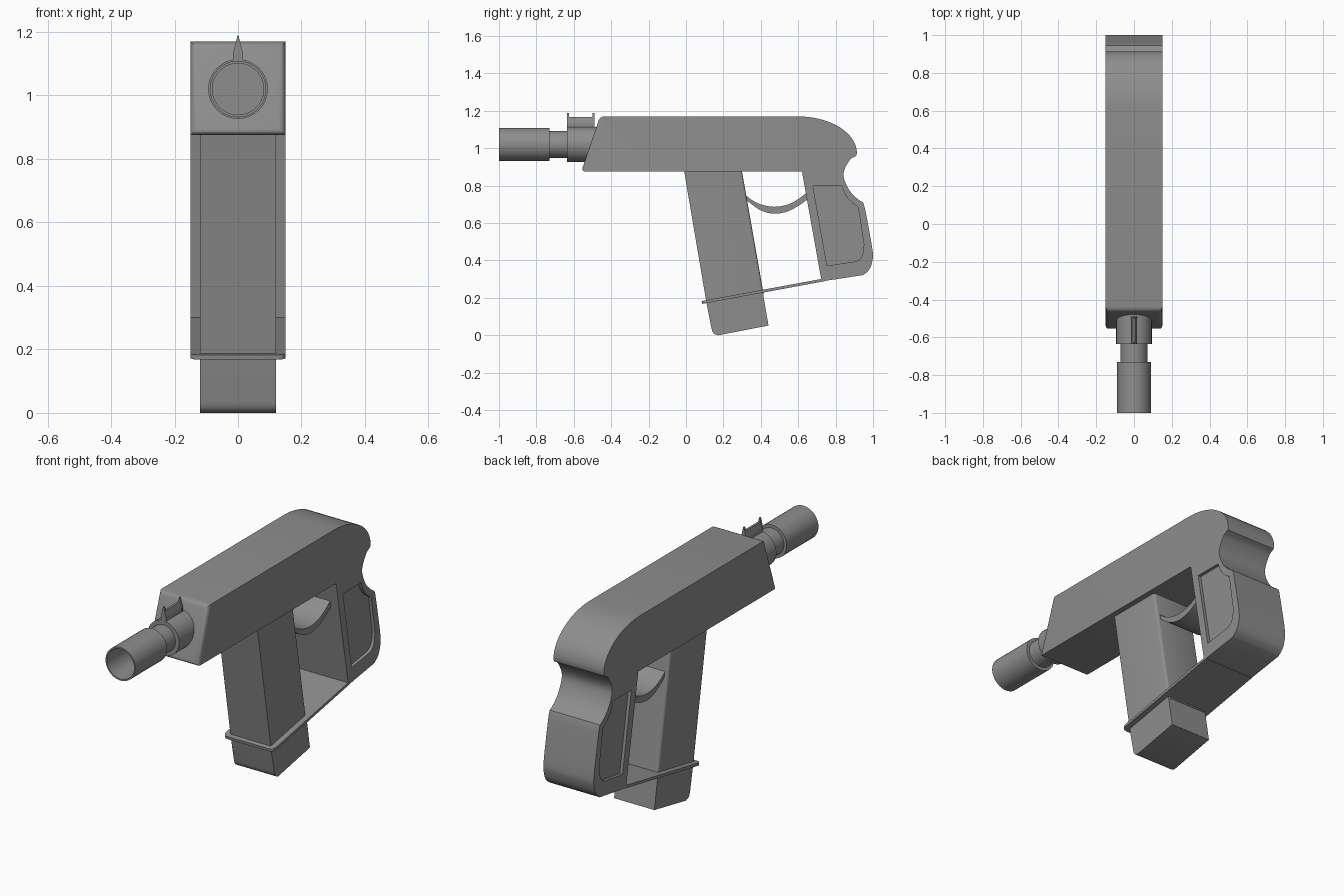
import bpy, bmesh, math
from mathutils import Vector

if "Cube" in bpy.data.objects:
    bpy.data.objects.remove(bpy.data.objects["Cube"])

grey = bpy.data.materials.new("gunmetal_grey")
grey.diffuse_color = (0.27, 0.27, 0.27, 1)
grey.use_nodes = True
grey.node_tree.nodes["Principled BSDF"].inputs["Base Color"].default_value = grey.diffuse_color


def finish(name, bm):
    bmesh.ops.remove_doubles(bm, verts=bm.verts, dist=1e-5)
    bmesh.ops.recalc_face_normals(bm, faces=bm.faces)
    me = bpy.data.meshes.new(name)
    bm.to_mesh(me)
    bm.free()
    me.materials.append(grey)
    ob = bpy.data.objects.new(name, me)
    bpy.context.collection.objects.link(ob)
    return ob


def smooth(ob, angle=35):
    bpy.ops.object.select_all(action='DESELECT')
    ob.select_set(True)
    bpy.context.view_layer.objects.active = ob
    bpy.ops.object.shade_smooth_by_angle(angle=math.radians(angle))


def prism(pts, x0, x1):
    """Side profile (y, z) stretched from x0 to x1."""
    bm = bmesh.new()
    face = bm.faces.new([bm.verts.new((x0, y, z)) for y, z in pts])
    ext = bmesh.ops.extrude_face_region(bm, geom=[face])
    verts = [v for v in ext['geom'] if isinstance(v, bmesh.types.BMVert)]
    bmesh.ops.translate(bm, verts=verts, vec=(x1 - x0, 0, 0))
    bmesh.ops.recalc_face_normals(bm, faces=bm.faces)
    return bm


def bevel(bm, test, width, segments=4):
    edges = [e for e in bm.edges if test(e.verts[0].co, e.verts[1].co)]
    bmesh.ops.bevel(bm, geom=edges, offset=width, segments=segments,
                    profile=0.5, affect='EDGES')


def curve(pts, n=4):
    """Smooth run through the points."""
    p = [Vector(q) for q in pts]
    p = [2 * p[0] - p[1]] + p + [2 * p[-1] - p[-2]]
    out = []
    for a, b, c, d in zip(p, p[1:], p[2:], p[3:]):
        for i in range(n):
            t = i / n
            out.append(tuple(0.5 * (2 * b + (c - a) * t + (2 * a - 5 * b + 4 * c - d) * t * t
                                    + (3 * b - a - 3 * c + d) * t ** 3)))
    return out + [tuple(pts[-1])]


# Receiver and grip as one profile
crown = [(0.6 + 0.314 * math.sin(a), 0.973 + 0.197 * math.cos(a))
         for a in (math.pi / 2 * i / 14 for i in range(15))]
notch = curve([(0.91, 0.96), (0.877, 0.938), (0.846, 0.882), (0.846, 0.834),
               (0.877, 0.77), (0.92, 0.727), (0.946, 0.711)])
heel = curve([(0.954, 0.69), (0.972, 0.6), (0.998, 0.45), (0.996, 0.395),
              (0.979, 0.35), (0.947, 0.322)])
bm = prism([(-0.56, 0.875), (-0.46, 1.17)] + crown + notch + heel
           + [(0.725, 0.288), (0.62, 0.875)], -0.15, 0.15)
bevel(bm, lambda a, b: a.y < -0.4 and b.y < -0.4, 0.022)
body = finish("receiver_and_grip", bm)

# Recessed grip panels cut on both sides
panel = ([(0.679, 0.797)] + curve([(0.834, 0.797), (0.852, 0.75), (0.88, 0.715), (0.92, 0.686)])
         + curve([(0.951, 0.487), (0.946, 0.44), (0.932, 0.41), (0.91, 0.395)]) + [(0.754, 0.372)])
for x0, x1 in ((0.133, 0.2), (-0.2, -0.133)):
    cutter = finish("panel_cutter", prism(panel, x0, x1))
    cutter.hide_render = True
    mod = body.modifiers.new("panel", 'BOOLEAN')
    mod.operation, mod.solver, mod.object = 'DIFFERENCE', 'EXACT', cutter
    bpy.context.view_layer.objects.active = body
    bpy.ops.object.modifier_apply(modifier=mod.name)
    bpy.data.objects.remove(cutter)
smooth(body)

# Magazine housing, back edges softened
bm = prism([(-0.012, 0.89), (0.297, 0.89), (0.415, 0.22), (0.11, 0.17)], -0.12, 0.12)
bevel(bm, lambda a, b: min(a.y, b.y) > 0.25 and abs(a.z - b.z) > 0.3, 0.014, 3)
smooth(finish("magazine_housing", bm))

# Magazine end with rounded front lower edge
toe = curve([(0.134, 0.05), (0.14, 0.025), (0.151, 0.008), (0.172, 0.0)], 3)
smooth(finish("magazine", prism([(0.108, 0.18)] + toe + [(0.441, 0.052), (0.41, 0.235)],
                                -0.12, 0.12)))

# Thin guard plate joining magazine and grip
bm = prism([(0.086, 0.168), (0.084, 0.183), (0.74, 0.304), (0.74, 0.289)], -0.15, 0.15)
bevel(bm, lambda a, b: max(a.y, b.y) < 0.1 and a.x * b.x > 0, 0.025)
smooth(finish("guard_plate", bm))

# Curved trigger guard band
outer = curve([(0.305, 0.745), (0.345, 0.705), (0.40, 0.668), (0.47, 0.65),
               (0.545, 0.663), (0.61, 0.698), (0.66, 0.735)])
inner = curve([(0.66, 0.775), (0.60, 0.728), (0.54, 0.698), (0.47, 0.687),
               (0.40, 0.7), (0.345, 0.728), (0.305, 0.765)])
smooth(finish("trigger_guard", prism(outer + inner, -0.1, 0.1)))

# Hollow stepped barrel, turned around the y axis
profile = [(-0.74, 0), (-0.74, 0.081), (-1, 0.081), (-1, 0.089), (-0.73, 0.089), (-0.73, 0.072),
           (-0.635, 0.072), (-0.635, 0.094), (-0.44, 0.094), (-0.44, 0)]
bm = bmesh.new()
vs = [bm.verts.new((r, y, 0)) for y, r in profile]
es = [bm.edges.new(pair) for pair in zip(vs, vs[1:])]
bmesh.ops.spin(bm, geom=vs + es, cent=(0, 0, 0), axis=(0, 1, 0), angle=2 * math.pi, steps=40)
bmesh.ops.translate(bm, verts=bm.verts, vec=(0, 0, 1.02))
smooth(finish("barrel", bm))


# Sight: tapered rail with a pointed blade at each end
def sight_part(name, outline, y0, y1):
    bm = bmesh.new()
    face = bm.faces.new([bm.verts.new((x, y0, z)) for x, z in outline])
    ext = bmesh.ops.extrude_face_region(bm, geom=[face])
    bmesh.ops.translate(bm, vec=(0, y1 - y0, 0),
                        verts=[v for v in ext['geom'] if isinstance(v, bmesh.types.BMVert)])
    finish(name, bm)


rail = [(-0.014, 1.1), (0.014, 1.1), (0.014, 1.135), (0.006, 1.166), (-0.006, 1.166), (-0.014, 1.135)]
blade = [(-0.015, 1.1), (0.015, 1.1), (0.015, 1.135), (0.002, 1.188), (-0.002, 1.188), (-0.015, 1.135)]
sight_part("sight_rail", rail, -0.628, -0.497)
sight_part("front_sight_blade", blade, -0.635, -0.625)
sight_part("rear_sight_blade", blade, -0.5, -0.49)
